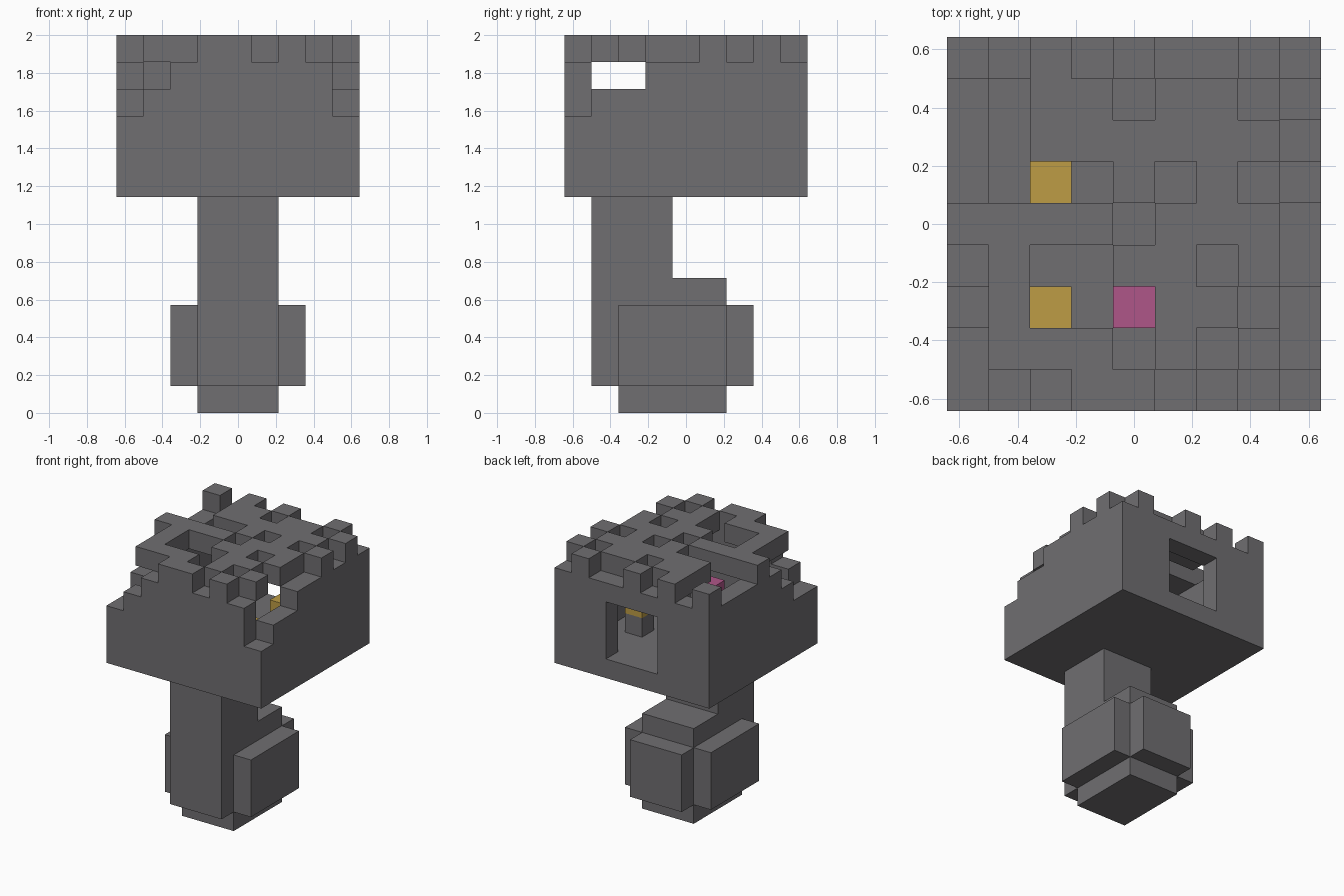
import bpy
import bmesh
from mathutils import Vector

cube = bpy.data.objects.get("Cube")
if cube:
    bpy.data.objects.remove(cube, do_unlink=True)

U = 1 / 7      # edge of one block
HALF = 4.5     # half the head width in blocks


def material(name, rgb):
    mat = bpy.data.materials.new(name)
    mat.use_nodes = True
    color = (*rgb, 1)
    mat.diffuse_color = color
    mat.node_tree.nodes["Principled BSDF"].inputs["Base Color"].default_value = color
    return mat


stone = material("stone_grey", (0.16, 0.156, 0.165))
gold = material("lamp_gold", (0.51, 0.335, 0.06))
pink = material("lamp_pink", (0.43, 0.093, 0.25))


def box(x0, x1, y0, y1, z0, z1):
    """Block cells in a half-open range."""
    return {(x, y, z) for x in range(x0, x1) for y in range(y0, y1) for z in range(z0, z1)}


def build(name, cells, mat):
    """Skin a set of blocks, keeping only the outer faces and merging flat ones."""
    bm = bmesh.new()
    for cell in cells:
        c = Vector(cell) + Vector((0.5, 0.5, 0.5))
        for axis in range(3):
            for sign in (-1, 1):
                n = Vector((0, 0, 0))
                n[axis] = sign
                if tuple(int(a + b) for a, b in zip(cell, n)) in cells:
                    continue
                u = Vector((0, 0, 0))
                u[(axis + 1) % 3] = 0.5
                v = n.cross(u)
                corners = [c + n / 2 + a * u + b * v for a, b in ((-1, -1), (1, -1), (1, 1), (-1, 1))]
                bm.faces.new([bm.verts.new((p - Vector((HALF, HALF, 0))) * U) for p in corners])
    bmesh.ops.remove_doubles(bm, verts=bm.verts, dist=0.001)
    bmesh.ops.dissolve_limit(bm, angle_limit=0.01, verts=bm.verts, edges=bm.edges)
    mesh = bpy.data.meshes.new(name)
    bm.to_mesh(mesh)
    bm.free()
    mesh.materials.append(mat)
    obj = bpy.data.objects.new(name, mesh)
    bpy.context.collection.objects.link(obj)
    return obj


# Foot: rounded block with a plate on each side and on the back
foot = box(3, 6, 2, 6, 0, 5) | box(2, 7, 2, 6, 1, 4) | box(3, 6, 6, 7, 1, 4)
# Stem rises from the front of the foot to the head
build("foot_and_stem", foot | box(3, 6, 1, 4, 1, 8), stone)

# Head: floor and outer walls with a ruined front edge and a back window
front = [11, 12, 13, 13, 13, 13, 13, 13, 11]
left_wall = [11, 12, 12, 13, 13, 13, 13, 13, 13]
right_wall = [11, 11, 12, 13, 13, 13, 13, 13, 13]
head = box(0, 9, 0, 9, 8, 9)
for i in range(9):
    head |= box(i, i + 1, 0, 1, 9, front[i])
    head |= box(i, i + 1, 8, 9, 9, 13)
    head |= box(0, 1, i, i + 1, 9, right_wall[i])
    head |= box(8, 9, i, i + 1, 9, left_wall[i])
head -= box(3, 6, 8, 9, 9, 12)

# Broken top layer, back row first
roof = """
#.#.#..#.
..##.##.#
..######.
....#.#.#
####.###.
.#..##.#.
.#...##..
.###.#.#.
...##.#..
""".split()
head |= {(x, 8 - r, 13) for r, row in enumerate(roof) for x, ch in enumerate(row) if ch == "#"}
build("hollow_head", head, stone)

# Lamps standing on the floor of the head
lamps = [("front_right", 2, 2, gold), ("back_right", 2, 5, gold),
         ("front_left", 6, 2, gold), ("back_left", 6, 5, gold), ("middle", 4, 2, pink)]
for label, x, y, mat in lamps:
    build(label + "_lamp_stand", {(x, y, 9)}, stone)
    build(label + "_lamp", {(x, y, 10)}, mat)
